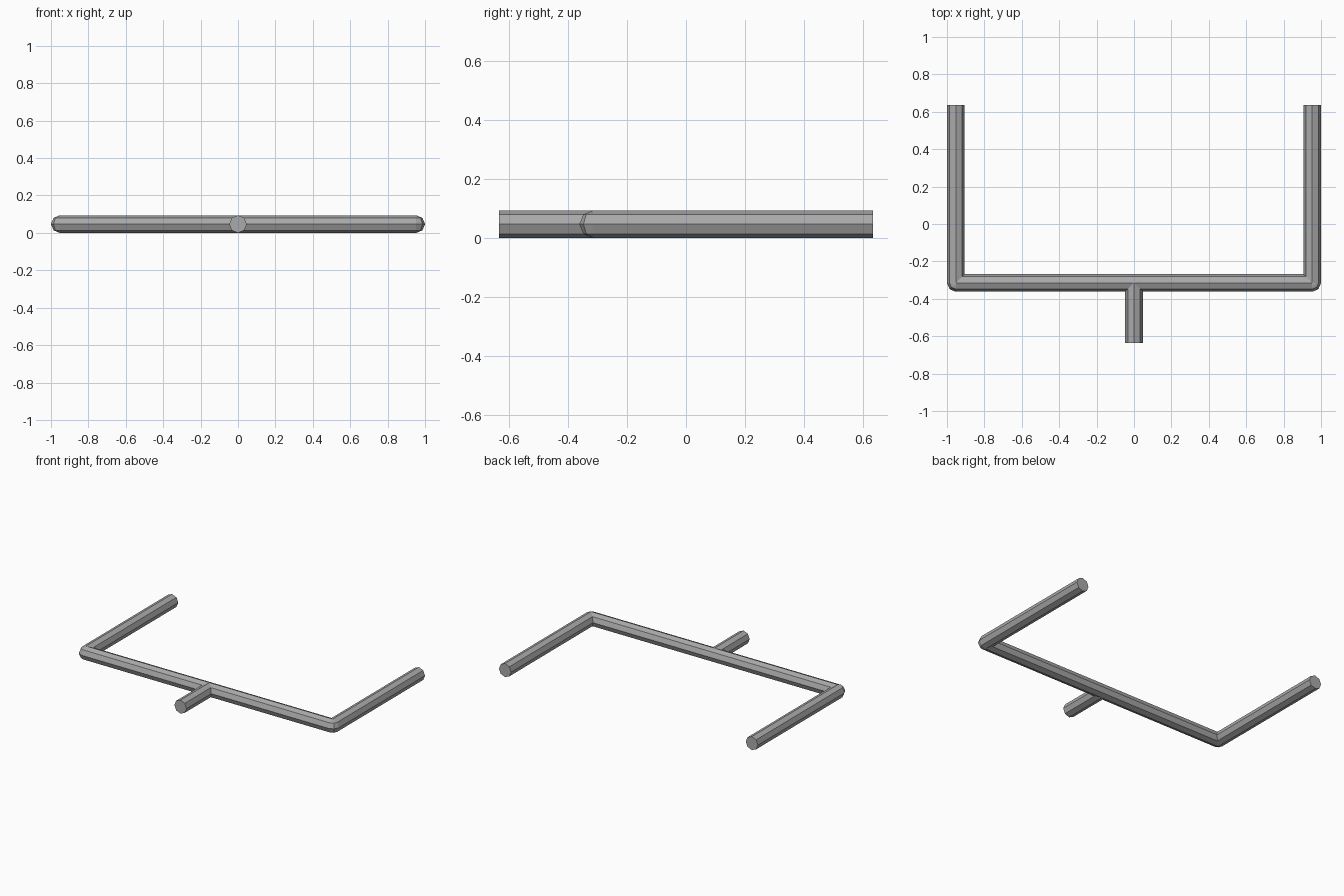
import bpy, math
from mathutils import Vector

cube = bpy.data.objects.get("Cube")
if cube:
    bpy.data.objects.remove(cube)

R = 0.047            # tube radius
SIDES = 8
BAR_Y = -0.315       # centre line of the cross bar
ARM_X = 1 - R        # centre line of each side arm

metal = bpy.data.materials.new("grey metal")
metal.use_nodes = True
grey = (0.4, 0.4, 0.4, 1)
metal.diffuse_color = grey
metal.node_tree.nodes["Principled BSDF"].inputs["Base Color"].default_value = grey


def finish(name):
    obj = bpy.context.object
    obj.name = name
    obj.data.materials.append(metal)
    bpy.ops.object.shade_smooth_by_angle(angle=math.radians(30))
    return obj


def tube(name, start, end):
    """Capped octagonal tube with an edge along its top."""
    a, b = Vector((*start, R)), Vector((*end, R))
    direction = b - a
    bpy.ops.mesh.primitive_cylinder_add(
        vertices=SIDES, radius=R, depth=direction.length, location=(a + b) / 2,
        rotation=direction.to_track_quat('Z', 'Y').to_euler())
    return finish(name)


# Cross bar and the short stem at its middle
tube("cross_bar", (-ARM_X, BAR_Y), (ARM_X, BAR_Y))
tube("front_stem", (0, -0.635), (0, BAR_Y))

# Side arms, with a rounded elbow where each meets the bar
for side, x in (("left", ARM_X), ("right", -ARM_X)):
    tube(side + "_arm", (x, BAR_Y), (x, 0.635))
    bpy.ops.mesh.primitive_uv_sphere_add(
        segments=SIDES, ring_count=SIDES // 2, radius=R, location=(x, BAR_Y, R))
    finish(side + "_elbow")
